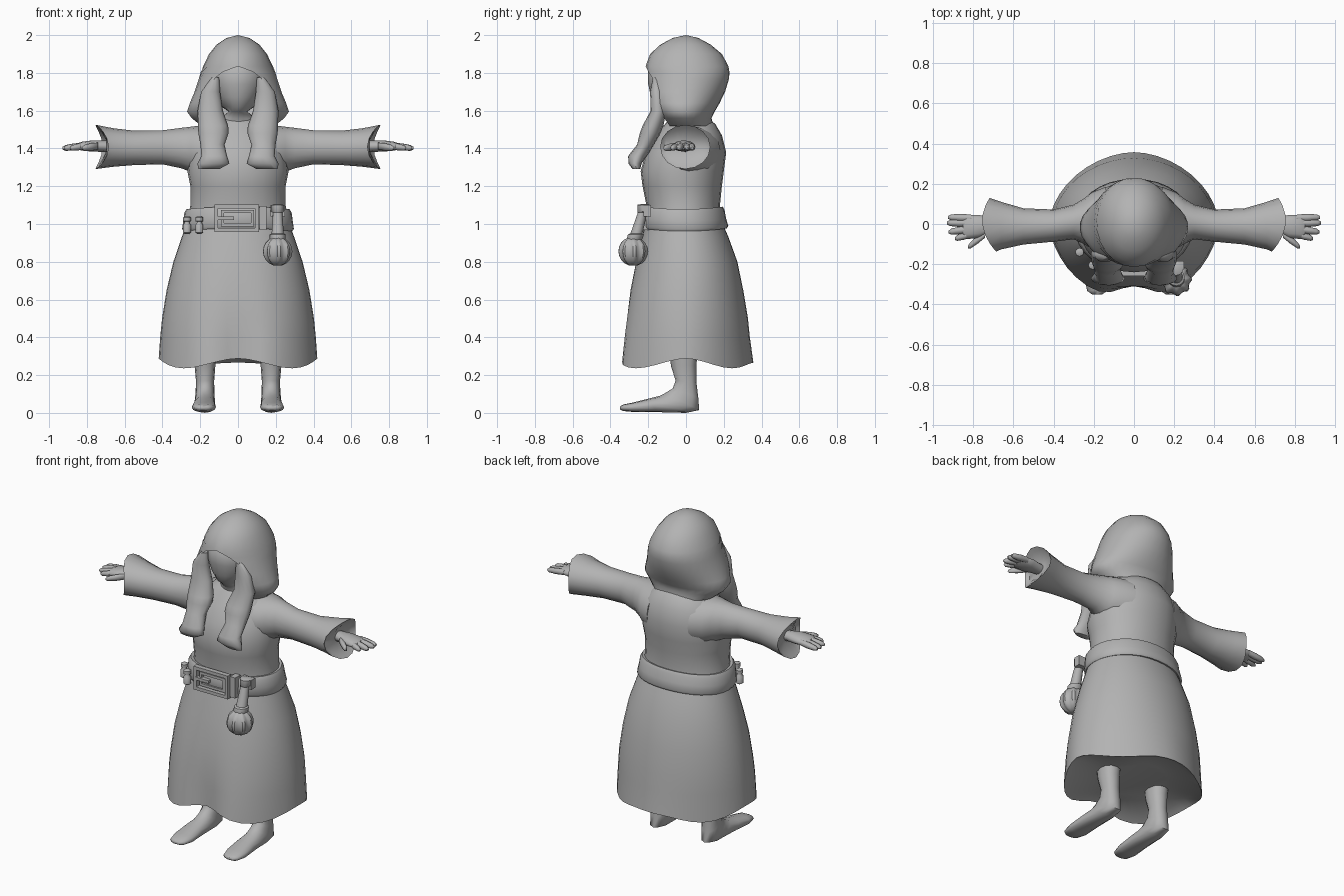
import bpy, bmesh, math
from mathutils import Vector as V

grey = bpy.data.materials.new("plain grey")
grey.diffuse_color = (0.45, 0.45, 0.45, 1)


def finish(name, bm, angle=50):
    bmesh.ops.remove_doubles(bm, verts=bm.verts, dist=0.0005)
    bmesh.ops.recalc_face_normals(bm, faces=bm.faces)
    me = bpy.data.meshes.new(name)
    bm.to_mesh(me)
    bm.free()
    me.materials.append(grey)
    ob = bpy.data.objects.new(name, me)
    bpy.context.collection.objects.link(ob)
    bpy.ops.object.select_all(action='DESELECT')
    ob.select_set(True)
    bpy.context.view_layer.objects.active = ob
    bpy.ops.object.shade_smooth_by_angle(angle=math.radians(angle))
    return ob


def ring(c, u, v, n=12, e=2.0):
    """Superellipse around c, spanned by the half axes u and v."""
    c, u, v = V(c), V(u), V(v)
    f = lambda t: math.copysign(abs(t) ** (2 / e), t)
    return [c + u * f(math.sin(2 * math.pi * i / n)) - v * f(math.cos(2 * math.pi * i / n))
            for i in range(n)]


def loft(bm, rings, closed=True, caps=True):
    rows = [[bm.verts.new(p) for p in r] for r in rings]
    n = len(rows[0])
    for a, b in zip(rows, rows[1:]):
        for i in range(n if closed else n - 1):
            j = (i + 1) % n
            bm.faces.new((a[i], a[j], b[j], b[i]))
    if caps:
        bm.faces.new(rows[0])
        bm.faces.new(rows[-1])


def level(z, rx, yf, yb, n=24, e=2.1):
    return ring((0, (yf + yb) / 2, z), (rx, 0, 0), (0, (yb - yf) / 2, 0), n, e)


def box(bm, lo, hi):
    (x0, y0, z0), (x1, y1, z1) = lo, hi
    loft(bm, [[V((x0, y0, z)), V((x1, y0, z)), V((x1, y1, z)), V((x0, y1, z))] for z in (z0, z1)])


# Robe top
bm = bmesh.new()
loft(bm, [level(*r) for r in [
    (0.98, .272, -.215, .195), (1.05, .262, -.21, .185), (1.1, .252, -.21, .18),
    (1.2, .252, -.23, .19), (1.28, .268, -.24, .20), (1.38, .255, -.212, .213),
    (1.47, .222, -.16, .19), (1.53, .16, -.11, .155), (1.57, .08, -.08, .1)]])
finish("robe_top", bm)

# Skirt with front folds and a scalloped hem, closed underneath
bm = bmesh.new()
rings = []
for k, (z, rx, yf, yb) in enumerate([
        (1.0, .272, -.215, .195), (.93, .298, -.235, .225), (.8, .342, -.268, .272),
        (.65, .378, -.304, .303), (.5, .402, -.328, .328), (.4, .412, -.342, .338),
        (.262, .42, -.358, .357), (.285, .37, -.31, .31), (.295, .2, -.2, .2)]):
    r = level(z, rx, yf, yb, 40, 2.15 - .055 * min(k, 6))
    wave = min(k, 7 if k == 6 else 6) ** 2 / 42 if k < 8 else 0
    for i, p in enumerate(r):
        t = 2 * math.pi * i / 40
        if p.y < 0:
            p.y *= 1 + wave * (.1 * min(1, -p.y / .2) - .26 * math.exp(-(p.x / .12) ** 2))
        if k in (6, 7):
            p.z += 0.026 * math.cos(4 * t) - (.022 * math.exp(-(p.x / .12) ** 2) if p.y > 0 else 0)
    rings.append(r)
loft(bm, rings)
finish("skirt", bm)

# Belt, dipping a little at the sides
bm = bmesh.new()
rings = [level(*r, 32) for r in [
    (1.085, .25, -.2, .17), (1.092, .272, -.226, .194), (1.075, .284, -.238, .204),
    (1.03, .29, -.242, .212), (.99, .296, -.242, .224), (.977, .288, -.234, .216),
    (.98, .26, -.2, .19), (1.085, .25, -.2, .17)]]
for r in rings:
    for p in r:
        p.z -= 0.18 * p.x ** 2
loft(bm, rings, caps=False)
finish("belt", bm)


# Buckle: outer frame, inner frame, prong
def frame(bm, x0, x1, z0, z1, w, y0, y1):
    for lo, hi in (((x0, z0), (x1, z0 + w)), ((x0, z1 - w), (x1, z1)),
                   ((x0, z0 + w), (x0 + w, z1 - w)), ((x1 - w, z0 + w), (x1, z1 - w))):
        box(bm, (lo[0], y0, lo[1]), (hi[0], y1, hi[1]))

bm = bmesh.new()
frame(bm, -.125, .11, .958, 1.102, .02, -.258, -.228)
frame(bm, -.09, .085, .988, 1.075, .016, -.25, -.225)
box(bm, (-.11, -.262, 1.022), (-.02, -.235, 1.04))
finish("buckle", bm, 30)

# Belt loops following the curve of the belt
bm = bmesh.new()
box(bm, (.115, -.242, .968), (.15, -.19, 1.095))
box(bm, (.172, -.225, 1.04), (.248, -.185, 1.1))
finish("belt_loops", bm, 30)

# Two small vials on the left hip
bm = bmesh.new()
for x, y in ((-.205, -.205), (-.27, -.14)):
    loft(bm, [ring((x, y, z), (r, 0, 0), (0, r, 0), 10) for z, r in
              ((.948, .012), (.955, .022), (.995, .022), (1.005, .014), (1.012, .014),
               (1.015, .021), (1.035, .021), (1.04, .012))])
finish("vials", bm)

# Hanging flask: strap, neck and ribbed bulb
bm = bmesh.new()
loft(bm, [ring((.21, y, z), (r, 0, 0), (0, r, 0), 12) for z, r, y in
          ((1.105, .02, -.22), (1.1, .034, -.222), (1.065, .032, -.226), (1.06, .025, -.23),
           (.95, .032, -.262), (.945, .042, -.265), (.92, .042, -.273), (.9, .03, -.28))])
rings = []
for k in range(1, 10):
    a = math.pi * k / 10
    r = ring((0, 0, 0), (1, 0, 0), (0, 1, 0), 32)
    for i, p in enumerate(r):
        p *= math.sin(a) * (.078 if i % 4 < 2 else .068)
    rings.append([p + V((.21, -.28, .855 + .078 * math.cos(a))) for p in r])
loft(bm, rings)
finish("flask", bm, 40)

# Hood: rows open at the front by the given half width
bm = bmesh.new()
rows = []
for z, rx, yf, yb, w in [
        (2.0, .0001, -.0001, .0001, 0), (1.985, .06, -.07, .065, 0), (1.95, .113, -.135, .13, 0),
        (1.9, .153, -.19, .19, 0), (1.835, .185, -.214, .225, 0), (1.805, .197, -.218, .23, .08),
        (1.77, .208, -.222, .228, .125), (1.7, .23, -.235, .207, .155),
        (1.64, .255, -.215, .178, .175), (1.595, .27, -.185, .152, .175),
        (1.56, .245, -.15, .135, .16), (1.52, .195, -.12, .145, .13)]:
    end = math.pi - math.asin(w / rx)
    rows.append([V((rx * math.sin(t), (yf + yb) / 2 + (yb - yf) / 2 * math.cos(t), z))
                 for t in [end * (i / 12 - 1) for i in range(25)]])
loft(bm, rows, closed=False, caps=False)
finish("hood", bm, 60)

# Head and neck, filling the hood opening
bm = bmesh.new()
loft(bm, [level(*r, 20, 2.0) for r in [
    (1.5, .1, -.1, .06), (1.56, .09, -.1, .06), (1.595, .05, -.14, .06),
    (1.62, .085, -.165, .09), (1.67, .118, -.185, .12), (1.74, .15, -.2, .15),
    (1.81, .155, -.2, .16), (1.87, .12, -.15, .14), (1.92, .03, -.04, .04)]])
finish("head", bm, 60)

for s, side in ((-1, "left"), (1, "right")):
    # Wavy hair lock falling over the chest
    bm = bmesh.new()
    loft(bm, [ring((s * x, y, z), (a, 0, 0), (0, b, 0), 12) for x, y, z, a, b in [
        (.12, -.155, 1.775, .02, .02), (.145, -.155, 1.7, .05, .035), (.147, -.145, 1.6, .067, .042),
        (.132, -.175, 1.52, .08, .055), (.13, -.19, 1.48, .08, .055), (.135, -.215, 1.42, .064, .044),
        (.126, -.256, 1.36, .068, .05), (.13, -.27, 1.32, .085, .035), (.155, -.262, 1.29, .055, .02)]])
    finish(side + "_hair_lock", bm, 60)

    # Wide sleeve flaring into the shoulder, with a jagged cuff
    bm = bmesh.new()
    rings = []
    for k, (x, y, z, ay, az) in enumerate([
            (.14, .02, 1.38, .165, .14), (.21, .017, 1.385, .14, .135), (.25, .014, 1.395, .112, .12),
            (.3, .01, 1.402, .086, .107), (.4, -.008, 1.406, .08, .09), (.55, -.012, 1.403, .09, .091),
            (.66, -.008, 1.405, .118, .102), (.728, -.004, 1.408, .133, .117),
            (.71, -.004, 1.408, .11, .098), (.695, -.004, 1.41, .05, .045)]):
        r = ring((s * x, y, z), (0, ay, 0), (0, 0, az), 16)
        if k in (7, 8):
            for i, p in enumerate(r):
                p.x += s * (.026 * math.cos(4 * math.pi * i / 16) + .12 * p.y)
        rings.append(r)
    loft(bm, rings)
    finish(side + "_sleeve", bm)

    # Hand: palm, four fingers and thumb
    bm = bmesh.new()
    loft(bm, [ring((s * x, y, z), (0, a, 0), (0, 0, b), 10) for x, y, z, a, b in [
        (.65, -.005, 1.41, .035, .03), (.71, -.005, 1.412, .038, .03),
        (.77, -.012, 1.413, .06, .03), (.83, -.015, 1.412, .063, .023), (.85, -.015, 1.412, .05, .014)]])
    for (x0, y0), (x1, y1), r in (((.81, .03), (.925, .033), .019), ((.82, .004), (.93, .005), .019),
                                  ((.82, -.025), (.922, -.04), .019), ((.81, -.05), (.89, -.073), .018),
                                  ((.74, -.05), (.825, -.115), .02)):
        loft(bm, [ring((s * (x0 + (x1 - x0) * t), y0 + (y1 - y0) * t, 1.413 - .012 * t),
                       (0, r * f, 0), (0, 0, r * f), 8)
                  for t, f in ((0, .9), (.45, 1), (.85, .8), (1, .35))])
    finish(side + "_hand", bm, 60)

    # Leg and bare foot, each section from front/top to back/bottom
    bm = bmesh.new()
    rings = []
    for ya, za, yb, zb, w in [
            (-.085, .31, .06, .31, .06), (-.08, .25, .055, .25, .055), (-.055, .17, .055, .165, .048),
            (-.07, .13, .065, .08, .05), (-.11, .105, .07, .015, .054), (-.14, .09, 0, 0, .056),
            (-.2, .075, -.15, .004, .06), (-.28, .055, -.27, .004, .064),
            (-.33, .045, -.335, .01, .05), (-.35, .034, -.35, .018, .025)]:
        rings.append(ring((s * (.175 - .03 * (ya + .08)), (ya + yb) / 2, (za + zb) / 2), (w, 0, 0),
                          (0, (ya - yb) / 2, (za - zb) / 2), 12, 2.3))
    loft(bm, rings)
    finish(side + "_leg", bm, 60)
